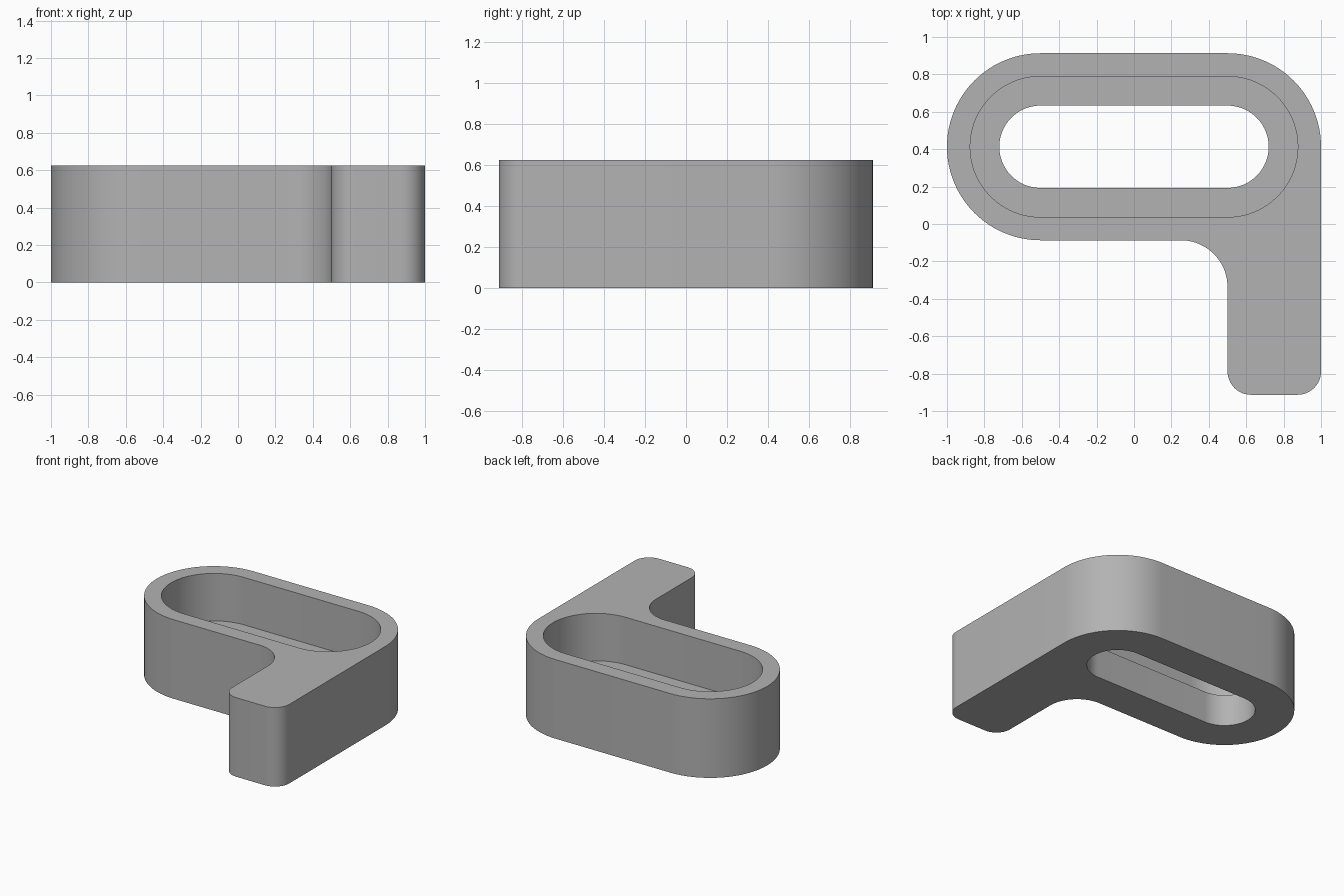
import bpy, bmesh
from math import cos, sin, radians

cube = bpy.data.objects.get("Cube")
if cube:
    bpy.data.objects.remove(cube, do_unlink=True)

HEIGHT, LEDGE = 0.625, 0.25
CY = 0.413          # centre line of the oblong ring
FOOT = -0.913       # free end of the arm


def arc(cx, cy, r, start, end, steps=24):
    """Points on a circular arc, angles in degrees."""
    return [(cx + r * cos(radians(start + (end - start) * i / steps)),
             cy + r * sin(radians(start + (end - start) * i / steps)))
            for i in range(steps + 1)]


def oblong(r):
    return arc(0.5, CY, r, -90, 90, 48) + arc(-0.5, CY, r, 90, 270, 48)


# Outline: ring, inner fillet, arm with rounded end
outline = (arc(0.5, CY, 0.5, 0, 90) + arc(-0.5, CY, 0.5, 90, 270, 48)
           + arc(0.25, CY - 0.75, 0.25, 90, 0)
           + arc(0.625, FOOT + 0.125, 0.125, 180, 270, 12)
           + arc(0.875, FOOT + 0.125, 0.125, 270, 360, 12))

bm = bmesh.new()


def ring(points, z):
    verts = [bm.verts.new((x, y, z)) for x, y in points]
    edges = [bm.edges.new((a, b)) for a, b in zip(verts, verts[1:] + verts[:1])]
    return verts, edges


def wall(low, high):
    a, b = low[0], high[0]
    for i in range(len(a)):
        j = (i + 1) % len(a)
        bm.faces.new((a[i], a[j], b[j], b[i]))


outer_low, outer_top = ring(outline, 0), ring(outline, HEIGHT)
slot_low, slot_top = ring(oblong(0.22), 0), ring(oblong(0.22), LEDGE)
pocket_low, pocket_top = ring(oblong(0.376), LEDGE), ring(oblong(0.376), HEIGHT)

# Outer wall, slot wall, ledge and pocket wall
wall(outer_low, outer_top)
wall(slot_low, slot_top)
wall(slot_top, pocket_low)
wall(pocket_low, pocket_top)

# Flat top and underside, each with its opening
for outside, hole in ((outer_top, pocket_top), (outer_low, slot_low)):
    bmesh.ops.triangle_fill(bm, edges=outside[1] + hole[1], use_beauty=True)
bmesh.ops.recalc_face_normals(bm, faces=bm.faces)

mesh = bpy.data.meshes.new("slotted_bracket")
bm.to_mesh(mesh)
bm.free()
bracket = bpy.data.objects.new("slotted_bracket", mesh)
bpy.context.collection.objects.link(bracket)

# Plain grey
grey = bpy.data.materials.new("plain_grey")
grey.use_nodes = True
colour = (0.45, 0.45, 0.45, 1)
grey.diffuse_color = colour
grey.node_tree.nodes["Principled BSDF"].inputs["Base Color"].default_value = colour
mesh.materials.append(grey)

bpy.ops.object.select_all(action='DESELECT')
bracket.select_set(True)
bpy.context.view_layer.objects.active = bracket
bpy.ops.object.shade_smooth_by_angle(angle=radians(30))
